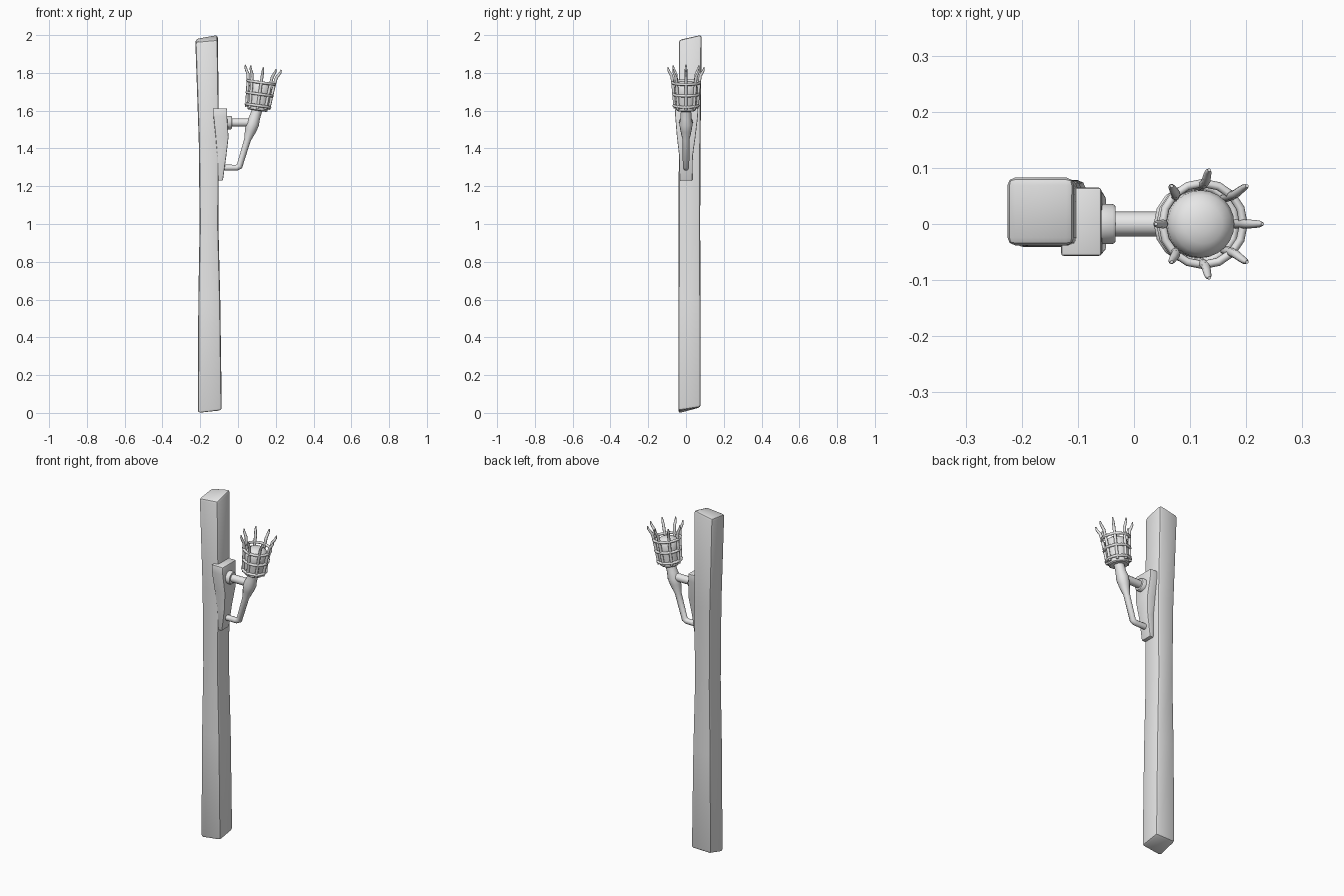
import bpy, bmesh, math
from mathutils import Matrix, Vector

if "Cube" in bpy.data.objects:
    bpy.data.objects.remove(bpy.data.objects["Cube"])

mat = bpy.data.materials.new("plain grey")
mat.diffuse_color = (0.8, 0.8, 0.8, 1)
mat.use_nodes = True
mat.node_tree.nodes["Principled BSDF"].inputs["Base Color"].default_value = mat.diffuse_color

# Frame of the tilted fire basket
BASKET = Matrix.Translation((0.102, 0, 1.60)) @ Matrix.Rotation(math.radians(8), 4, 'Y')


def finish(ob, angle=35):
    bpy.ops.object.select_all(action='DESELECT')
    ob.select_set(True)
    bpy.context.view_layer.objects.active = ob
    if ob.type == 'CURVE' or ob.modifiers:
        bpy.ops.object.convert(target='MESH')
    ob = bpy.context.object
    ob.data.materials.clear()
    ob.data.materials.append(mat)
    bpy.ops.object.shade_smooth_by_angle(angle=math.radians(angle))
    return ob


def from_bmesh(name, bm):
    bmesh.ops.recalc_face_normals(bm, faces=bm.faces)
    me = bpy.data.meshes.new(name)
    bm.to_mesh(me)
    bm.free()
    ob = bpy.data.objects.new(name, me)
    bpy.context.collection.objects.link(ob)
    return ob


def beam(name, sections, bevel):
    """Loft rectangles; a section is x0, x1, y0, y1 and four corner heights."""
    bm = bmesh.new()
    rings = []
    for x0, x1, y0, y1, zs in sections:
        xy = ((x0, y0), (x1, y0), (x1, y1), (x0, y1))
        rings.append([bm.verts.new((x, y, z)) for (x, y), z in zip(xy, zs)])
    for a, b in zip(rings, rings[1:]):
        for i in range(4):
            j = (i + 1) % 4
            bm.faces.new((a[i], a[j], b[j], b[i]))
    bm.faces.new(rings[0])
    bm.faces.new(rings[-1])
    ob = from_bmesh(name, bm)
    mod = ob.modifiers.new("bevel", 'BEVEL')
    mod.width, mod.segments = bevel, 2
    mod.limit_method, mod.angle_limit = 'ANGLE', math.radians(40)
    return finish(ob)


def tube(name, points, cyclic=False, sides=2):
    """Round bar through (position, radius) points."""
    cu = bpy.data.curves.new(name, 'CURVE')
    cu.dimensions = '3D'
    cu.bevel_depth, cu.bevel_resolution, cu.use_fill_caps = 1, sides, True
    sp = cu.splines.new('POLY')
    sp.points.add(len(points) - 1)
    for p, (co, r) in zip(sp.points, points):
        p.co, p.radius = (*co, 1), r
    sp.use_cyclic_u = cyclic
    ob = bpy.data.objects.new(name, cu)
    bpy.context.collection.objects.link(ob)
    return finish(ob, 50)


def lathe(name, profile, matrix, n=24):
    """Spin a closed (radius, height) profile round the local z axis."""
    bm = bmesh.new()
    vs = [bm.verts.new((r, 0, h)) for r, h in profile]
    es = [bm.edges.new(p) for p in zip(vs, vs[1:])]
    bmesh.ops.spin(bm, geom=vs + es, cent=(0, 0, 0), axis=(0, 0, 1),
                   angle=2 * math.pi, steps=n)
    bmesh.ops.remove_doubles(bm, verts=bm.verts, dist=1e-5)
    bm.transform(matrix)
    return finish(from_bmesh(name, bm), 40)


# Rough wooden post with slanted ends
beam("post", [
    (-.213, -.086, -.041, .078, (-.004, .012, .030, .030)),
    (-.210, -.094, -.040, .077, (.6,) * 4),
    (-.203, -.104, -.039, .075, (1.0,) * 4),
    (-.208, -.100, -.038, .077, (1.45,) * 4),
    (-.226, -.107, -.038, .083, (1.965, 1.975, 2.004, 1.98)),
], .014)

# Tapered wall plate
beam("wall_plate", [
    (-.105, -.080, -.034, .034, (1.23,) * 4),
    (-.110, -.062, -.036, .036, (1.36,) * 4),
    (-.118, -.050, -.048, .050, (1.46,) * 4),
    (-.130, -.058, -.057, .063, (1.57,) * 4),
    (-.130, -.058, -.057, .065, (1.612,) * 4),
], .005)

# Flange and horizontal arm
side = Matrix.Translation((-.07, 0, 1.537)) @ Matrix.Rotation(math.pi / 2, 4, 'Y')
lathe("flange", [(0, 0), (.036, 0), (.036, .032), (.032, .037), (0, .037)], side)
tube("arm", [((-.06, 0, 1.537), .022), ((.07, 0, 1.537), .022)], sides=4)

# Bent lower strut, swelling into the joint and the basket neck
tube("strut", [((-.09, 0, 1.298), .016), ((-.008, 0, 1.298), .016),
               ((.008, 0, 1.306), .017), ((.05, 0, 1.445), .018),
               ((.066, 0, 1.495), .030), ((.077, 0, 1.53), .035),
               ((.088, 0, 1.562), .029), ((.103, 0, 1.61), .027)], sides=4)

# Basket cup and domed core
lathe("basket_core", [(0, 0), (.048, 0), (.054, .005), (.058, .045), (.061, .10),
                      (.060, .125), (.052, .142), (.035, .153), (.016, .158),
                      (0, .159)], BASKET)

# Hoops round the basket
for k, (r, h) in enumerate(((.064, .027), (.068, .088), (.073, .150))):
    pts = []
    for i in range(16):
        a = i * math.tau / 16
        pts.append((BASKET @ Vector((r * math.cos(a), r * math.sin(a), h)), .0075))
    tube(f"hoop_{k + 1}", pts, cyclic=True)

# Eight upright bars with flared tips
BAR = ((.059, .012, .008), (.065, .09, .008), (.071, .155, .008), (.076, .187, .008),
       (.087, .205, .007), (.093, .217, .006), (.096, .232, .003))
for k in range(8):
    a = k * math.tau / 8
    tube(f"basket_bar_{k + 1}",
         [(BASKET @ Vector((r * math.cos(a), r * math.sin(a), h)), w) for r, h, w in BAR])
